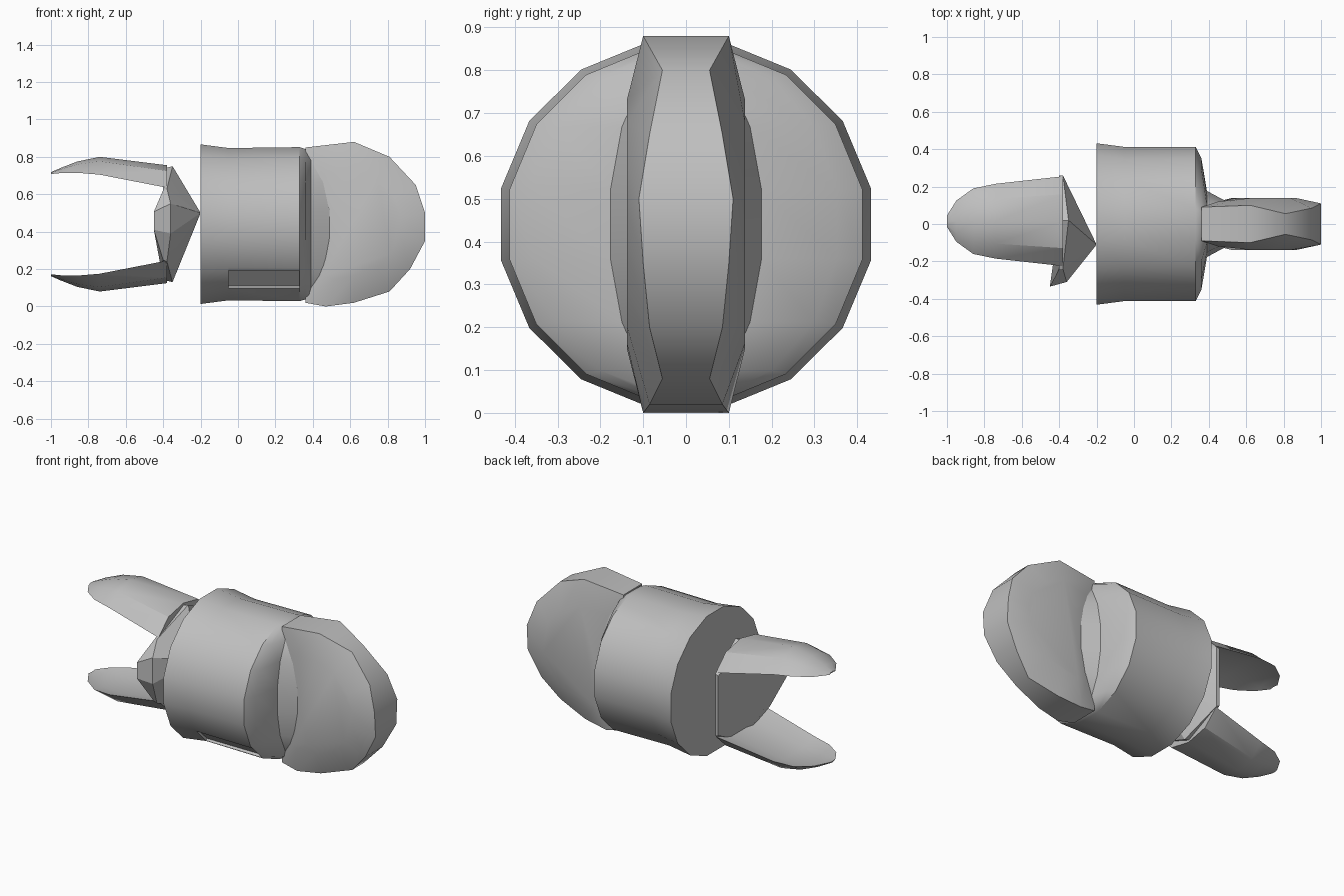
import bpy, bmesh
from math import sin, cos, pi, radians
from mathutils import Vector, Matrix

if "Cube" in bpy.data.objects:
    bpy.data.objects.remove(bpy.data.objects["Cube"])

MID = 0.44  # height of the main axis

grey = bpy.data.materials.new("plain_grey")
grey.use_nodes = True
colour = (0.52, 0.52, 0.52, 1)
grey.diffuse_color = colour
grey.node_tree.nodes["Principled BSDF"].inputs["Base Color"].default_value = colour


def loft(name, rings, angle=30):
    """Skin closed rings of equal length and cap both ends."""
    bm = bmesh.new()
    loops = [[bm.verts.new(p) for p in ring] for ring in rings]
    n = len(loops[0])
    for a, b in zip(loops, loops[1:]):
        for i in range(n):
            j = (i + 1) % n
            bm.faces.new((a[i], a[j], b[j], b[i]))
    bm.faces.new(loops[0])
    bm.faces.new(loops[-1])
    bmesh.ops.recalc_face_normals(bm, faces=bm.faces)
    mesh = bpy.data.meshes.new(name)
    bm.to_mesh(mesh)
    bm.free()
    mesh.materials.append(grey)
    obj = bpy.data.objects.new(name, mesh)
    bpy.context.collection.objects.link(obj)
    bpy.ops.object.select_all(action="DESELECT")
    obj.select_set(True)
    bpy.context.view_layer.objects.active = obj
    bpy.ops.object.shade_smooth_by_angle(angle=radians(angle))
    return obj


# Barrel: sixteen sides, squeezed in y towards the grip
def barrel_ring(x, ry, rz):
    angles = [(i + 0.5) * pi / 8 for i in range(16)]
    return [(x, ry * cos(a), MID + rz * sin(a)) for a in angles]


barrel = loft("barrel", [barrel_ring(*s) for s in (
    (-0.2, 0.44, 0.435), (-0.05, 0.42, 0.415), (0.33, 0.42, 0.42),
    (0.36, 0.36, 0.41), (0.39, 0.18, 0.41), (0.5, 0.12, 0.41))])

# Slot along the lower front of the barrel
bpy.ops.mesh.primitive_cube_add(size=1)
cutter = bpy.context.object
cutter.matrix_world = (Matrix.Translation((0.14, -0.31, 0.12))
                       @ Matrix.Rotation(radians(45), 4, "X")
                       @ Matrix.Diagonal((0.38, 0.1, 0.13, 1)))
bpy.context.view_layer.update()
bpy.context.view_layer.objects.active = barrel
cut = barrel.modifiers.new("slot", "BOOLEAN")
cut.operation, cut.object, cut.solver = "DIFFERENCE", cutter, "EXACT"
bpy.ops.object.modifier_apply(modifier=cut.name)
bpy.data.objects.remove(cutter)

# Grip: upright rounded disc; each rim point is x, z, half width
rim = [(0.36, 0.85, 0.09), (0.62, 0.88, 0.1), (0.81, 0.8, 0.055),
       (0.95, 0.65, 0.085), (1.0, 0.5, 0.11), (1.0, 0.35, 0.1),
       (0.92, 0.2, 0.085), (0.81, 0.08, 0.055), (0.62, 0.02, 0.085),
       (0.47, 0.0, 0.1), (0.36, 0.02, 0.09)]


def cheek(side):
    centre = Vector((0.62, MID))
    points = []
    for x, z, w in rim:
        p = centre.lerp(Vector((x, z)), 0.66)
        points.append((p.x, side * (0.12 if x < 0.4 else 0.138), p.y))
    return points


def rim_ring(side):
    return [(x, side * w, z) for x, z, w in rim]


loft("grip", [cheek(-1), rim_ring(-1), rim_ring(1), cheek(1)])

# Prongs: tapering arched blades, mirrored above and below the axis
stations = [(-1.0, 0.03, 0.708, 0.718), (-0.95, 0.11, 0.713, 0.74),
            (-0.86, 0.175, 0.715, 0.775), (-0.74, 0.2, 0.705, 0.8),
            (-0.38, 0.24, 0.635, 0.755)]
arch = [(-1, 0), (-0.6, 0.75), (0, 1), (0.6, 0.75), (1, 0), (0.5, 0.3), (-0.5, 0.3)]
for name, flip in (("upper_prong", 1), ("lower_prong", -1)):
    loft(name, [[(x, 0.015 + t * w, MID + flip * (edge + h * (crown - edge) - MID))
                 for t, h in arch] for x, w, edge, crown in stations])

# Bridge: flat backed plate carrying the prongs, peaked towards the barrel
front = [(-0.35, 0.02, 0.75), (-0.38, 0.26, 0.63), (-0.38, 0.26, 0.25),
         (-0.35, 0.02, 0.13), (-0.38, -0.24, 0.24), (-0.36, -0.31, 0.39),
         (-0.36, -0.31, 0.55), (-0.38, -0.24, 0.63)]
back = [(-0.45 if y < -0.3 else -0.4, y * 1.08 if y < -0.3 else y,
         MID + (z - MID) * (0.6 if y < -0.3 else 0.96)) for x, y, z in front]
peak = Vector((-0.2, -0.11, 0.5))
tip = [peak.lerp(Vector(p), 0.02) for p in front]
loft("bridge", [back, front, tip], 20)
